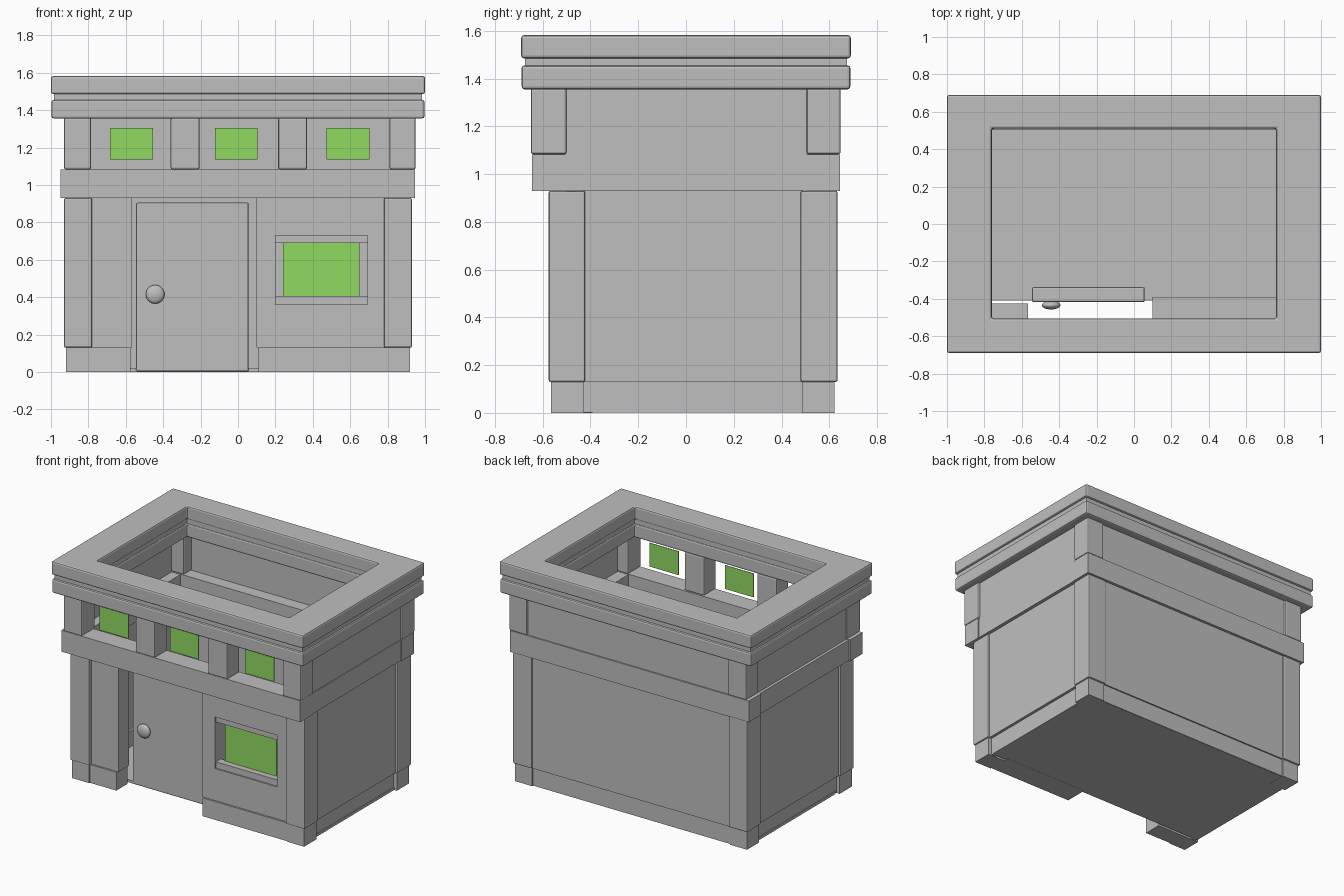
import bpy, bmesh

if "Cube" in bpy.data.objects:
    bpy.data.objects.remove(bpy.data.objects["Cube"])

def material(name, rgb):
    m = bpy.data.materials.new(name)
    m.diffuse_color = (*rgb, 1)
    m.use_nodes = True
    m.node_tree.nodes["Principled BSDF"].inputs["Base Color"].default_value = m.diffuse_color
    return m

GREY = material("plain_grey", (0.52, 0.52, 0.52))
GREEN = material("window_green", (0.285, 0.70, 0.122))

def finish(name, bm, mat, bevel=0.0):
    bmesh.ops.recalc_face_normals(bm, faces=bm.faces)
    me = bpy.data.meshes.new(name)
    bm.to_mesh(me)
    bm.free()
    me.materials.append(mat)
    ob = bpy.data.objects.new(name, me)
    bpy.context.collection.objects.link(ob)
    if bevel:
        b = ob.modifiers.new("soft_edges", 'BEVEL')
        b.width, b.segments, b.limit_method = bevel, 2, 'ANGLE'
    return ob

def box(name, x0, x1, y0, y1, z0, z1, mat=GREY, bevel=0.0):
    bm = bmesh.new()
    bmesh.ops.create_cube(bm, size=1)
    for v in bm.verts:
        v.co = ((x0, x1)[v.co.x > 0], (y0, y1)[v.co.y > 0], (z0, z1)[v.co.z > 0])
    return finish(name, bm, mat, bevel)

def ring(name, outer, inner, z0, z1, bevel=0.0):
    """Rectangular frame; outer and inner are (x0, x1, y0, y1)."""
    bm = bmesh.new()
    loops = []
    for (x0, x1, y0, y1), z in ((outer, z0), (outer, z1), (inner, z1), (inner, z0)):
        loops.append([bm.verts.new((x, y, z)) for x, y in
                      ((x0, y0), (x1, y0), (x1, y1), (x0, y1))])
    for k in range(4):
        a, b = loops[k], loops[(k + 1) % 4]
        for i in range(4):
            j = (i + 1) % 4
            bm.faces.new((a[i], a[j], b[j], b[i]))
    return finish(name, bm, GREY, bevel)

# Cornice: two bands with a groove between them, open in the middle
opening = (-0.76, 0.76, -0.505, 0.51)
ring("cornice_top", (-1, 1, -0.69, 0.69), opening, 1.485, 1.582, 0.012)
ring("cornice_groove", (-0.985, 0.985, -0.675, 0.675), (-0.77, 0.77, -0.515, 0.52), 1.45, 1.49)
ring("cornice_bottom", (-0.997, 0.997, -0.688, 0.688), (-0.765, 0.765, -0.51, 0.515), 1.355, 1.455, 0.012)

# Belt course between the storeys
box("belt_front", -0.95, 0.945, -0.645, -0.505, 0.93, 1.083)
box("belt_back", -0.95, 0.945, 0.505, 0.645, 0.93, 1.083)
for s, n in ((-1, "left"), (1, "right")):
    x = sorted((s * 0.81, s * 0.94))
    box("belt_" + n, *x, -0.505, 0.505, 0.932, 1.08)

# Upper storey posts, walls and floating panes
for n, x0, x1 in (("left", -0.93, -0.785), ("right", 0.81, 0.95)):
    box("upper_post_front_" + n, x0, x1, -0.65, -0.5, 1.083, 1.36, bevel=0.01)
    box("upper_post_back_" + n, x0, x1, 0.505, 0.648, 1.083, 1.36, bevel=0.01)
for n, x0, x1 in (("left", -0.36, -0.205), ("right", 0.215, 0.37)):
    box("upper_mullion_" + n, x0, x1, -0.65, -0.51, 1.083, 1.36, bevel=0.01)
box("upper_wall_left", -0.92, -0.88, -0.51, 0.52, 1.08, 1.36)
box("upper_wall_right", 0.895, 0.935, -0.51, 0.52, 1.08, 1.36)
box("upper_wall_back", -0.8, 0.82, 0.595, 0.635, 1.083, 1.36)
for i, (x0, x1) in enumerate(((-0.685, -0.455), (-0.123, 0.103), (0.472, 0.702))):
    box(f"upper_pane_{i}", x0, x1, -0.592, -0.588, 1.135, 1.305, GREEN)

# Lower corner posts on plinth blocks
for s, n in ((-1, "left"), (1, "right")):
    x = sorted((s * 0.78, s * 0.93))
    p = sorted((s * 0.785, s * 0.92))
    w = sorted((s * 0.875, s * 0.915))
    b = sorted((s * 0.86, s * 0.895))
    box("post_front_" + n, *x, -0.575, -0.422, 0.13, 0.93, bevel=0.008)
    box("post_back_" + n, *x, 0.48, 0.635, 0.13, 0.93, bevel=0.008)
    box("plinth_front_" + n, *p, -0.565, -0.427, 0, 0.131)
    box("plinth_back_" + n, *p, 0.485, 0.622, 0, 0.131)
    box("side_wall_" + n, *w, -0.43, 0.49, 0.13, 0.932)
    box("side_plinth_" + n, *b, -0.43, 0.49, 0.002, 0.135)
box("back_wall", -0.79, 0.79, 0.58, 0.625, 0.13, 0.932)
box("back_plinth", -0.79, 0.79, 0.575, 0.615, 0.002, 0.135)
box("floor", -0.9, 0.9, -0.41, 0.61, 0.001, 0.02)

# Front wall beside the door
box("front_wall_left", -0.785, -0.568, -0.545, -0.425, 0.13, 0.932)
box("front_plinth_left", -0.786, -0.575, -0.558, -0.428, 0, 0.131)
box("front_plinth_right", 0.11, 0.786, -0.558, -0.392, 0, 0.131)

# Front wall with window opening
wx0, wx1, wz0, wz1 = 0.20, 0.692, 0.36, 0.73
box("window_wall_left", 0.098, wx0, -0.545, -0.39, 0.13, 0.932)
box("window_wall_right", wx1, 0.785, -0.545, -0.39, 0.13, 0.932)
box("window_wall_below", wx0, wx1, -0.545, -0.39, 0.13, wz0)
box("window_wall_above", wx0, wx1, -0.545, -0.39, wz1, 0.932)
box("window_sill", wx0, wx1, -0.535, -0.48, wz0, 0.405)
box("window_head", wx0, wx1, -0.535, -0.48, 0.69, wz1)
box("window_pane", 0.24, 0.65, -0.492, -0.487, 0.40, 0.692, GREEN)

# Recessed door with flattened round knob
box("door", -0.545, 0.057, -0.418, -0.338, 0.003, 0.905, bevel=0.008)
bm = bmesh.new()
bmesh.ops.create_uvsphere(bm, u_segments=24, v_segments=14, radius=0.05)
for v in bm.verts:
    v.co = (v.co.x - 0.443, v.co.y * 0.46 - 0.434, v.co.z + 0.415)
for f in bm.faces:
    f.smooth = True
finish("door_knob", bm, GREY)
